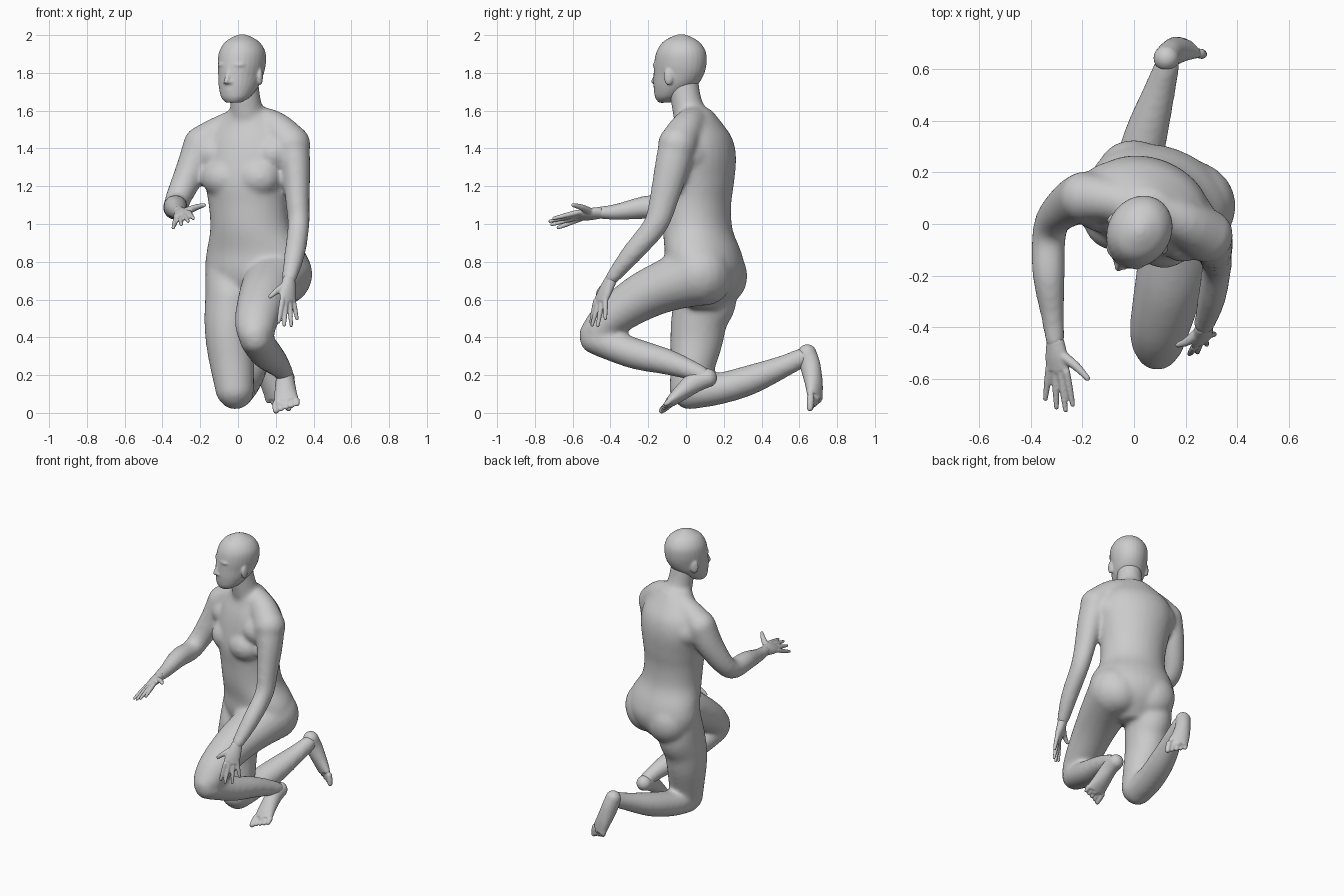
import bpy
import bmesh
import math
from mathutils import Matrix, Vector

if "Cube" in bpy.data.objects:
    bpy.data.objects.remove(bpy.data.objects["Cube"], do_unlink=True)

# One plain clay colour for the whole figure
clay = bpy.data.materials.new("clay_grey")
clay.use_nodes = True
clay.diffuse_color = (.6, .6, .6, 1)
shader = next(n for n in clay.node_tree.nodes if n.type == 'BSDF_PRINCIPLED')
shader.inputs["Base Color"].default_value = clay.diffuse_color

AXIS_X = Vector((1, 0, 0))
TWIST = math.radians(-20)                      # torso turn towards its right
LEFT = Vector((math.cos(TWIST), math.sin(TWIST), 0))
FORWARD = Vector((math.sin(TWIST), -math.cos(TWIST), 0))


def spline(keys, steps):
    """Smooth curve through keys of position plus two radii."""
    keys = [Vector((*k, k[-1])) if len(k) == 4 else Vector(k) for k in keys]
    result = []
    last = len(keys) - 1
    for i in range(last):
        a, b, c, d = keys[max(i - 1, 0)], keys[i], keys[i + 1], keys[min(i + 2, last)]
        for s in range(steps):
            t = s / steps
            result.append(b + (c - a) * (t / 2)
                          + (a * 2 - b * 5 + c * 4 - d) * (t * t / 2)
                          + (b * 3 - a - c * 3 + d) * (t ** 3 / 2))
    return result + [keys[-1]]


def blob(bm, centre, size, turn=0):
    """Ellipsoid turned about the vertical."""
    matrix = (Matrix.Translation(centre) @ Matrix.Rotation(turn, 4, 'Z')
              @ Matrix.Diagonal((*size, 1)))
    bmesh.ops.create_uvsphere(bm, u_segments=20, v_segments=12, radius=1, matrix=matrix)


def tube(bm, keys, side=AXIS_X, level=False, round_ends=True, steps=4, sides=20):
    """Closed loft with elliptical rings; level keeps the rings horizontal."""
    path = spline(keys, steps)
    rings = []
    for i, p in enumerate(path):
        before, after = path[max(i - 1, 0)], path[min(i + 1, len(path) - 1)]
        along = Vector((0, 0, 1)) if level else Vector((after - before)[:3]).normalized()
        u = (side - along * side.dot(along)).normalized()
        v = along.cross(u)
        ring = []
        for k in range(sides):
            angle = math.tau * k / sides
            ring.append(bm.verts.new(Vector(p[:3]) + u * p[3] * math.cos(angle)
                                     + v * p[4] * math.sin(angle)))
        rings.append(ring)
    for low, high in zip(rings, rings[1:]):
        for k in range(sides):
            n = (k + 1) % sides
            bm.faces.new((low[k], low[n], high[n], high[k]))
    bm.faces.new(rings[0][::-1])
    bm.faces.new(rings[-1])
    if round_ends:
        for p in (path[0], path[-1]):
            blob(bm, p[:3], [min(p[3], p[4])] * 3)


def finish(name, bm, voxel, smoothing):
    """Fuse the overlapping forms into one smooth skin."""
    bmesh.ops.recalc_face_normals(bm, faces=bm.faces)
    mesh = bpy.data.meshes.new(name)
    bm.to_mesh(mesh)
    bm.free()
    mesh.materials.append(clay)
    obj = bpy.data.objects.new(name, mesh)
    bpy.context.collection.objects.link(obj)
    fuse = obj.modifiers.new("fuse", 'REMESH')
    fuse.mode = 'VOXEL'
    fuse.voxel_size = voxel
    fuse.use_smooth_shade = True
    relax = obj.modifiers.new("relax", 'SMOOTH')
    relax.factor = .5
    relax.iterations = smoothing


# Torso: horizontal sections from crotch to neck base
body = bmesh.new()
tube(body, [(.07, .1, .55, .09, .07), (.09, .1, .65, .235, .165), (.1, .1, .75, .282, .2),
            (.095, .09, .85, .27, .193), (.068, .062, .97, .22, .18), (.055, .055, 1.1, .214, .18),
            (.05, .058, 1.22, .23, .192), (.052, .07, 1.35, .25, .187),
            (.055, .072, 1.45, .235, .165), (.055, .062, 1.53, .18, .125),
            (.05, .04, 1.61, .095, .09)],
     side=LEFT, level=True, round_ends=False, sides=32)

# Chest, armpit bridges and buttocks, one pair each
for sign in (-1, 1):
    chest = Vector((.045, .05, 1.245)) + FORWARD * .085 + LEFT * sign * .095
    blob(body, chest, (.125, .107, .105), TWIST)
    bridge = Vector((.05, .06, 1.37)) + FORWARD * .015 + LEFT * sign * .17
    blob(body, bridge, (.11, .14, .11), TWIST)
    seat = Vector((.1, .1, .725)) - FORWARD * .05 + LEFT * sign * .115
    blob(body, seat, (.155, .138, .155), TWIST)

# Neck and shoulder yoke
tube(body, [(.055, .045, 1.53, .105), (.043, .008, 1.62, .084), (.03, -.012, 1.74, .08)])
tube(body, [(-.19, .105, 1.42, .1), (-.1, .095, 1.485, .085), (.05, .06, 1.55, .075),
            (.185, .01, 1.515, .088), (.28, -.045, 1.42, .105)], side=Vector((0, 0, 1)))

# Left arm resting on the thigh, right arm reaching forward
tube(body, [(.28, -.045, 1.42, .1), (.305, -.075, 1.3, .079, .092),
            (.315, -.12, 1.12, .064, .076), (.32, -.165, .99, .058, .065),
            (.3, -.29, .84, .055), (.27, -.395, .71, .041, .036)])
tube(body, [(-.19, .105, 1.42, .1), (-.245, .08, 1.29, .085, .09), (-.31, .02, 1.15, .07),
            (-.33, -.06, 1.09, .066), (-.33, -.2, 1.09, .063), (-.315, -.36, 1.065, .045),
            (-.305, -.46, 1.06, .038, .033)])

# Left leg: raised thigh and folded shin
tube(body, [(.225, .07, .735, .17), (.175, -.1, .675, .155, .14), (.135, -.25, .605, .135, .125),
            (.1, -.4, .5, .117, .105), (.09, -.478, .415, .099, .088)])
tube(body, [(.095, -.48, .393, .09, .083), (.125, -.36, .345, .088, .083),
            (.155, -.25, .308, .085, .081), (.195, -.1, .27, .071, .069),
            (.235, .03, .225, .053), (.25, .09, .195, .048)])

# Right leg: upright thigh and trailing shin
tube(body, [(-.03, .12, .72, .145), (-.035, .1, .6, .14, .168), (-.045, .07, .49, .134, .15),
            (-.045, .055, .38, .126, .14), (-.03, .035, .25, .118, .119),
            (-.018, .015, .13, .104, .104)])
tube(body, [(-.015, .02, .112, .096, .094), (.005, .17, .127, .093, .084),
            (.045, .34, .175, .085, .079), (.1, .52, .248, .062, .059),
            (.13, .62, .295, .048, .052)])
finish("body", body, .013, 12)

# Head: level sections, then facial features, turned to the right
head = bmesh.new()
tube(head, [(0, -.09, 1.643, .042, .035), (0, -.066, 1.672, .077, .077),
            (0, -.032, 1.73, .102, .118), (0, -.01, 1.79, .113, .139), (0, 0, 1.85, .122, .144),
            (0, .005, 1.91, .119, .135), (0, .005, 1.96, .091, .104),
            (0, .005, 1.99, .048, .055), (0, .005, 2.004, .012, .014)],
     level=True, round_ends=False, sides=28)
tube(head, [(0, -.135, 1.83, .012), (0, -.146, 1.79, .013), (0, -.161, 1.755, .015)])
blob(head, (0, -.134, 1.706), (.034, .016, .009))
blob(head, (0, -.131, 1.69), (.03, .016, .01))
blob(head, (0, -.112, 1.66), (.032, .022, .02))
for sign in (-1, 1):
    blob(head, (sign * .016, -.147, 1.75), (.013, .013, .011))
    blob(head, (sign * .045, -.121, 1.842), (.04, .018, .014), sign * .35)
    blob(head, (sign * .117, -.005, 1.78), (.013, .027, .046), sign * .35)
turn = Matrix.Translation((.02, -.03, 0)) @ Matrix.Rotation(math.radians(-30), 4, 'Z')
bmesh.ops.transform(head, matrix=turn, verts=head.verts)
finish("head", head, .0065, 6)


def make_hand(name, wrist, knuckles, across, tips, thumb):
    """Palm, four fingers fanned along the knuckle line, and a thumb."""
    bm = bmesh.new()
    wrist, knuckles, across = Vector(wrist), Vector(knuckles), Vector(across)
    middle = wrist.lerp(knuckles, .55)
    tube(bm, [(*wrist, .035, .03), (*middle, .047, .027), (*knuckles, .05, .018)], side=across)
    for i, tip in enumerate(tips):
        base = knuckles + across * (i - 1.5)
        joint = base.lerp(Vector(tip), .5)
        tube(bm, [(*base, .015), (*joint, .0135), (*tip, .0095)], side=across, sides=12)
    tube(bm, thumb, side=Vector((0, 0, 1)), sides=12)
    finish(name, bm, .0055, 2)


make_hand("left_hand", (.27, -.395, .71), (.262, -.452, .595), (.019, .017, .003),
          [(.215, -.503, .48), (.245, -.497, .465), (.282, -.467, .463), (.312, -.427, .5)],
          [(.25, -.42, .675, .022), (.205, -.455, .645, .017), (.17, -.468, .615, .011)])
make_hand("right_hand", (-.305, -.45, 1.06), (-.295, -.565, 1.045), (-.022, .005, -.011),
          [(-.237, -.7, 1.03), (-.265, -.72, 1.015), (-.3, -.71, .997), (-.343, -.677, .98)],
          [(-.29, -.5, 1.06, .022), (-.225, -.55, 1.087, .017), (-.18, -.597, 1.1, .011)])


def make_foot(name, keys, side, toe_way):
    """Flattened foot with five toes; side points to the little toe."""
    bm = bmesh.new()
    side, toe_way = Vector(side).normalized(), Vector(toe_way).normalized()
    tube(bm, keys, side=side)
    ball = Vector(keys[-1][:3])
    for i in range(5):
        size = .02 if i == 0 else .0155
        base = ball + side * (i - 2) * .028
        tip = base + toe_way * (.056 - .007 * i)
        tube(bm, [(*base, size), (*base.lerp(tip, .5), size), (*tip, size * .85)],
             side=side, sides=12)
    finish(name, bm, .0065, 2)


make_foot("left_foot", [(.25, .115, .185, .05), (.25, .05, .165, .051, .056),
                        (.252, -.03, .103, .06, .042), (.257, -.085, .056, .068, .027)],
          (1, 0, .15), (0, -.75, -.6))
make_foot("right_foot", [(.125, .642, .313, .05), (.14, .658, .25, .05, .055),
                         (.172, .676, .16, .058, .045), (.205, .682, .085, .066, .031)],
          (-.9, .4, .1), (.2, -.05, -1))
